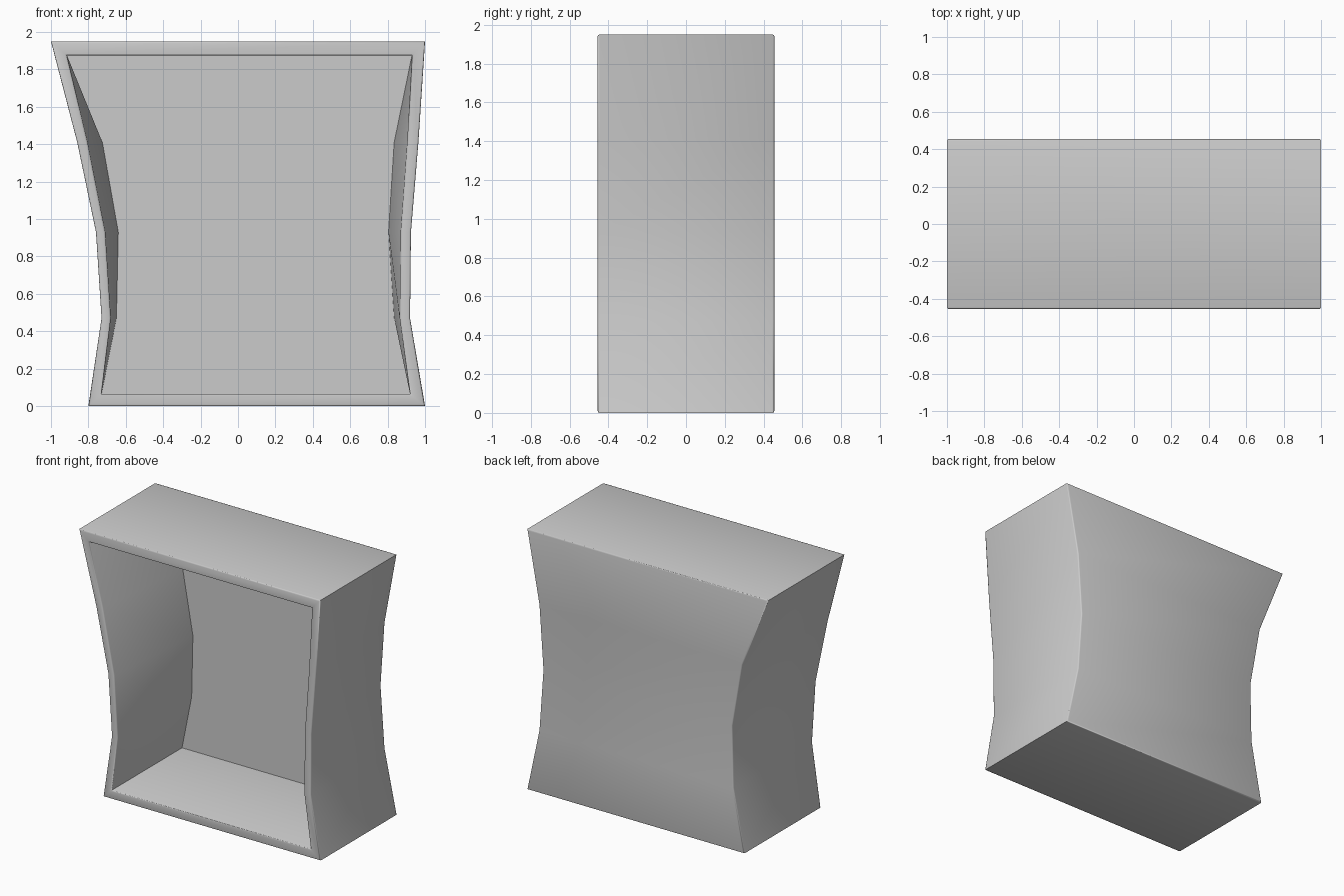
import bpy, bmesh, math

if "Cube" in bpy.data.objects:
    bpy.data.objects.remove(bpy.data.objects["Cube"])

FRONT, BACK, INNER_BACK = -0.455, 0.455, 0.38
Z_OUT = [0, 0.47, 0.93, 1.41, 1.95]
Z_IN = [0.065, 0.47, 0.93, 1.41, 1.875]

bm = bmesh.new()


def ring(left, right, heights, y):
    """Closed ring: up the right side, then down the left side."""
    pts = list(zip(right, heights)) + list(zip(left, heights))[::-1]
    return [bm.verts.new((x, y, z)) for x, z in pts]


def bridge(a, b):
    n = len(a)
    for i in range(n):
        j = (i + 1) % n
        bm.faces.new((a[i], a[j], b[j], b[i]))


def cap(r):
    """Fill a ring with horizontal strips."""
    n = len(r)
    for i in range(n // 2 - 1):
        bm.faces.new((r[i], r[i + 1], r[n - 2 - i], r[n - 1 - i]))


# Pinched outer shell and the cavity; both narrow more toward the back
outer_front = ring([-0.80, -0.73, -0.76, -0.86, -1.0],
                   [1.0, 0.92, 0.925, 0.965, 1.0], Z_OUT, FRONT)
outer_back = ring([-0.80, -0.71, -0.70, -0.785, -1.0],
                  [1.0, 0.90, 0.867, 0.90, 1.0], Z_OUT, BACK)
inner_front = ring([-0.73, -0.68, -0.71, -0.805, -0.915],
                   [0.92, 0.865, 0.87, 0.905, 0.93], Z_IN, FRONT)
inner_back = ring([-0.73, -0.65, -0.64, -0.725, -0.915],
                  [0.92, 0.835, 0.805, 0.835, 0.93], Z_IN, INNER_BACK)

bridge(outer_front, outer_back)
bridge(outer_front, inner_front)
bridge(inner_front, inner_back)
cap(outer_back)
cap(inner_back)
bmesh.ops.recalc_face_normals(bm, faces=bm.faces)

# Slight rounding of the front rim and the back perimeter
rims = []
for r in (outer_front, outer_back, inner_front):
    for i in range(len(r)):
        rims.append(bm.edges.get((r[i], r[(i + 1) % len(r)])))
bmesh.ops.bevel(bm, geom=rims, offset=0.009, segments=2, profile=0.5,
                affect='EDGES', clamp_overlap=True)
bmesh.ops.recalc_face_normals(bm, faces=bm.faces)

mesh = bpy.data.meshes.new("open_box_shell")
bm.to_mesh(mesh)
bm.free()
box = bpy.data.objects.new("open_box_shell", mesh)
bpy.context.collection.objects.link(box)
bpy.context.view_layer.objects.active = box
box.select_set(True)
bpy.ops.object.shade_smooth_by_angle(angle=math.radians(50))
